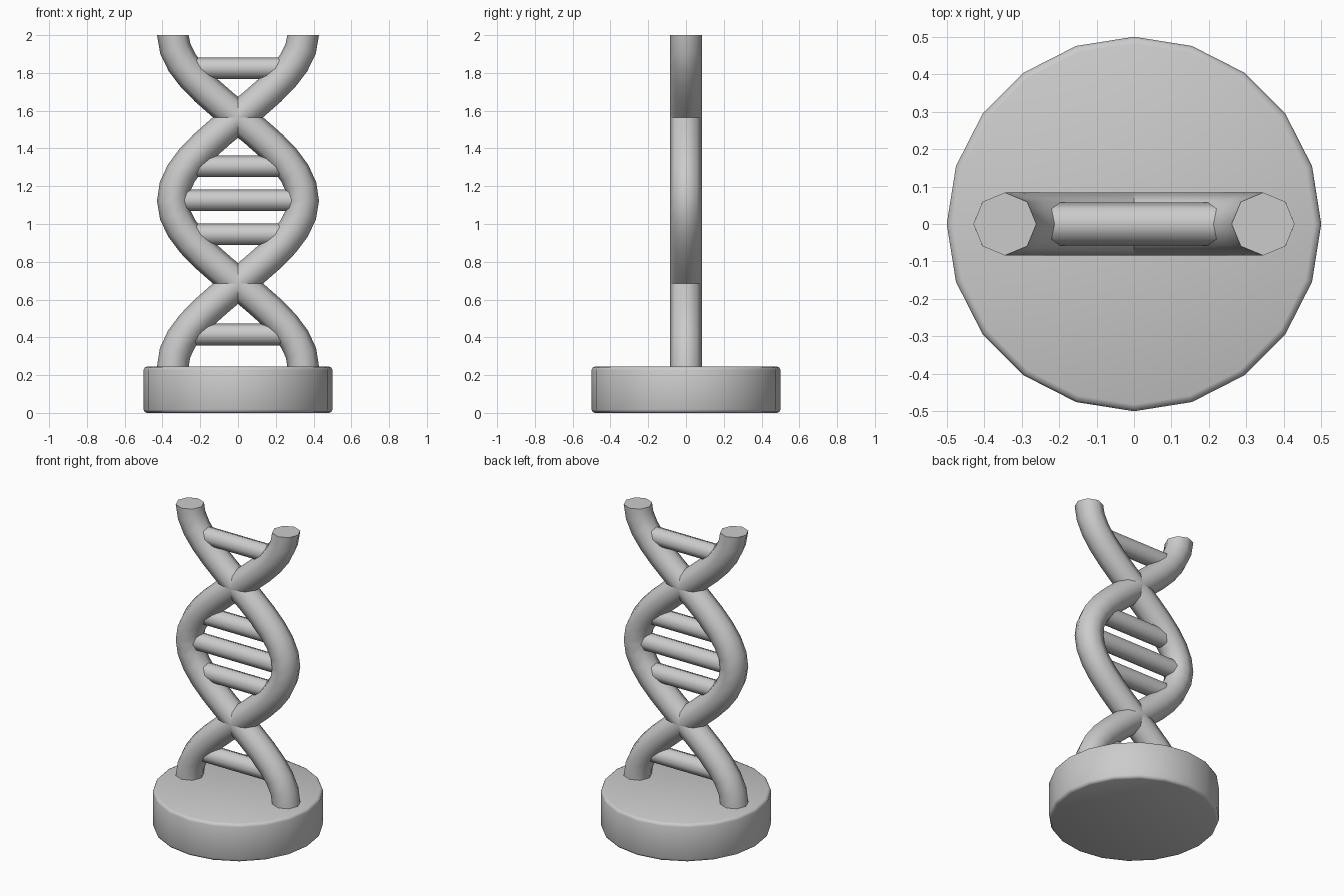
import bpy
import math
from mathutils import Matrix

cube = bpy.data.objects.get("Cube")
if cube:
    bpy.data.objects.remove(cube, do_unlink=True)

grey = bpy.data.materials.new("plain grey")
grey.use_nodes = True
GREY = (0.6, 0.6, 0.6, 1)
grey.diffuse_color = GREY
grey.node_tree.nodes["Principled BSDF"].inputs["Base Color"].default_value = GREY

BASE_TOP, TOP = 0.245, 2.0
HALF_TURN = 0.88
SWING = 0.345
TUBE = 0.084


def finish(obj, name, angle):
    obj.name = name
    obj.data.materials.append(grey)
    bpy.ops.object.select_all(action='DESELECT')
    obj.select_set(True)
    bpy.context.view_layer.objects.active = obj
    bpy.ops.object.shade_smooth_by_angle(angle=math.radians(angle))


def strand_x(z):
    return SWING * math.cos(math.pi * (z - BASE_TOP) / HALF_TURN)


def strand(name, side):
    """Octagonal tube swept along a flat wave."""
    steps, sides = 24, 8
    verts, faces = [], []
    for i in range(steps + 1):
        z = BASE_TOP + (TOP - BASE_TOP) * i / steps
        x = side * strand_x(z)
        slope = side * (strand_x(z + 0.001) - strand_x(z - 0.001)) / 0.002
        if i in (0, steps):
            slope = 0
        tilt = Matrix.Rotation(math.atan(slope), 3, 'Y')
        for k in range(sides):
            a = math.tau * k / sides
            p = tilt @ Matrix.Rotation(a, 3, 'Z').col[0]
            verts.append((x + TUBE * p.x, TUBE * p.y, z + TUBE * p.z))
    for i in range(steps):
        for k in range(sides):
            a, b = i * sides + k, i * sides + (k + 1) % sides
            faces.append((a, b, b + sides, a + sides))
    faces.append(tuple(reversed(range(sides))))
    faces.append(tuple(range(steps * sides, (steps + 1) * sides)))
    mesh = bpy.data.meshes.new(name)
    mesh.from_pydata(verts, [], faces)
    obj = bpy.data.objects.new(name, mesh)
    bpy.context.collection.objects.link(obj)
    finish(obj, name, 60)


# Round base with softened rims
bpy.ops.mesh.primitive_cylinder_add(vertices=20, radius=0.5, depth=BASE_TOP,
                                    location=(0, 0, BASE_TOP / 2))
base = bpy.context.object
bevel = base.modifiers.new("rim", 'BEVEL')
bevel.width = 0.018
bevel.segments = 2
bevel.limit_method = 'ANGLE'
bevel.angle_limit = math.radians(40)
bpy.ops.object.modifier_apply(modifier="rim")
finish(base, "base", 50)

# Two crossing strands
strand("left_strand", 1)
strand("right_strand", -1)

# Rungs between the strands
for n, z in enumerate((0.415, 0.945, 1.125, 1.305, 1.825)):
    bpy.ops.mesh.primitive_cylinder_add(
        vertices=8, radius=0.057, depth=2 * abs(strand_x(z)),
        location=(0, 0, z), rotation=(0, math.pi / 2, 0))
    finish(bpy.context.object, f"rung_{n + 1}", 60)
